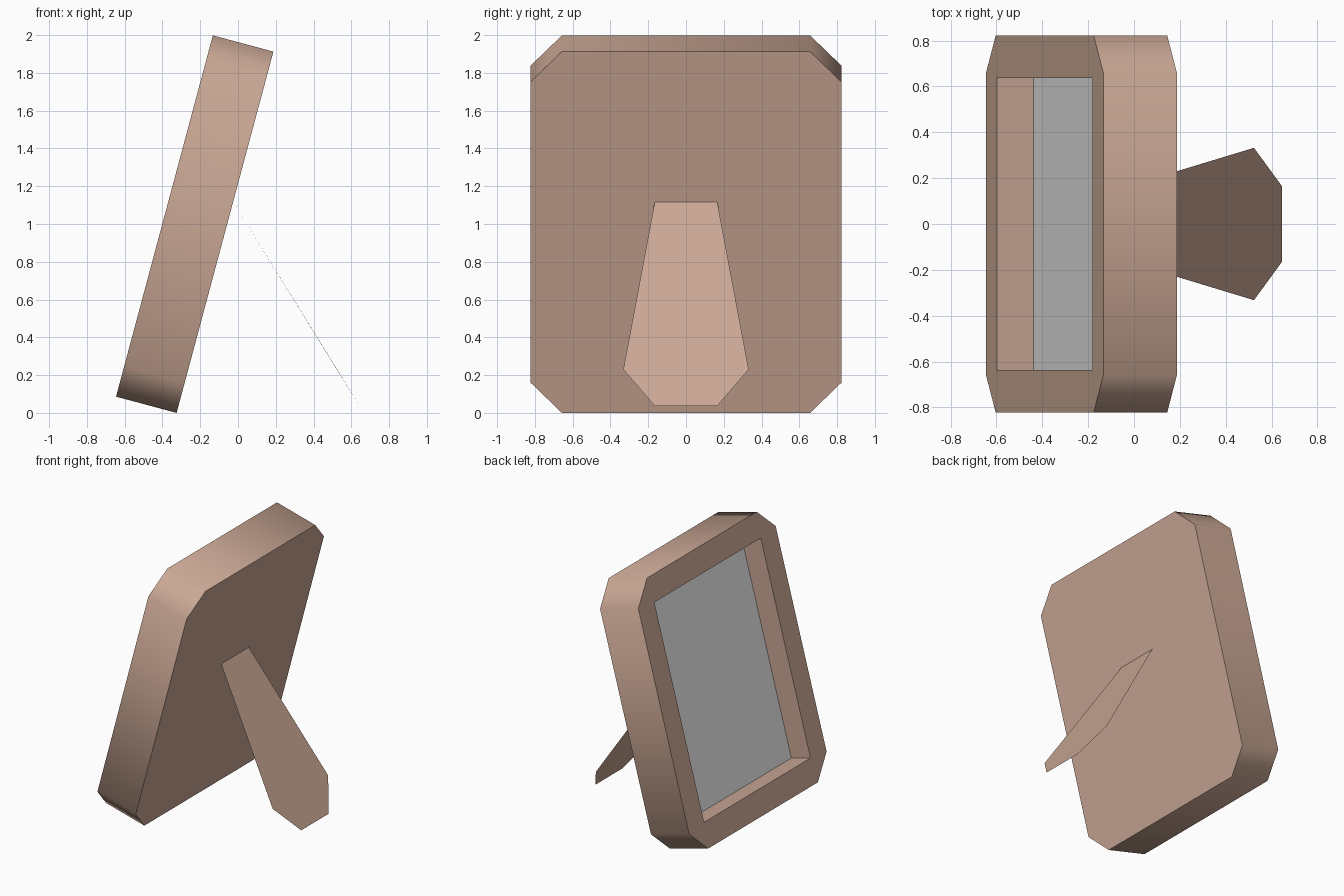
import bpy, bmesh, math
from mathutils import Matrix, Vector

cube = bpy.data.objects.get("Cube")
if cube:
    bpy.data.objects.remove(cube, do_unlink=True)


def make_material(name, rgb):
    mat = bpy.data.materials.new(name)
    mat.use_nodes = True
    mat.diffuse_color = (*rgb, 1)
    mat.node_tree.nodes["Principled BSDF"].inputs["Base Color"].default_value = (*rgb, 1)
    return mat


def make_object(name, bm, mat):
    mesh = bpy.data.meshes.new(name)
    bm.to_mesh(mesh)
    bm.free()
    mesh.materials.append(mat)
    obj = bpy.data.objects.new(name, mesh)
    bpy.context.collection.objects.link(obj)
    return obj


wood = make_material("warm brown wood", (0.59, 0.39, 0.30))
glass = make_material("light grey", (0.80, 0.80, 0.80))

# Leaning frame space: x across, y up the frame, z out of its front
HALF_W, HALF_H, THICK = 0.822, 0.99, 0.332
CHAMFER, BORDER, RECESS = 0.165, 0.185, 0.166
tilt = math.radians(15)
s, c = math.sin(tilt), math.cos(tilt)
lean = Matrix(((0, s, -c), (-1, 0, 0), (0, c, s))).to_4x4()
lean = Matrix.Translation((-0.325, 0, 0)) @ lean @ Matrix.Translation((0, HALF_H, 0))

# Outline with chamfered corners, and the square-cornered opening
corners = ((1, 1), (-1, 1), (-1, -1), (1, -1))
outline, opening = [], []
for sx, sy in corners:
    pair = [(sx * HALF_W, sy * (HALF_H - CHAMFER)), (sx * (HALF_W - CHAMFER), sy * HALF_H)]
    outline += pair if sx * sy > 0 else pair[::-1]
    opening.append((sx * (HALF_W - BORDER), sy * (HALF_H - BORDER)))


def ring(bm, points, z):
    return [bm.verts.new(lean @ Vector((x, y, z))) for x, y in points]


def wall(bm, a, b):
    for i in range(len(a)):
        j = (i + 1) % len(a)
        bm.faces.new((a[i], a[j], b[j], b[i]))


# Frame: back panel, outer rim, front border and recess walls
bm = bmesh.new()
back = ring(bm, outline, 0)
front = ring(bm, outline, THICK)
lip = ring(bm, opening, THICK)
inner = ring(bm, opening, THICK - RECESS)
bm.faces.new(back[::-1])
wall(bm, back, front)
wall(bm, lip, inner)
for i in range(4):
    j = (i + 1) % 4
    a, b, d = front[2 * i], front[2 * i + 1], front[2 * j]
    bm.faces.new((a, b, lip[i]))
    bm.faces.new((b, d, lip[j], lip[i]))
bmesh.ops.recalc_face_normals(bm, faces=bm.faces)
frame = make_object("picture_frame", bm, wood)
bpy.ops.object.select_all(action='DESELECT')
frame.select_set(True)
bpy.context.view_layer.objects.active = frame
bpy.ops.object.shade_smooth_by_angle(angle=math.radians(60))

# Picture panel at the bottom of the recess
bm = bmesh.new()
bm.faces.new(ring(bm, opening, THICK - RECESS))
make_object("picture_panel", bm, glass)

# Thin easel leg: a flat tapered sheet hinged on the back panel
half = [(-0.027, 0.165, 1.12), (0.523, 0.332, 0.23), (0.645, 0.165, 0.036)]
points = half + [(x, -y, z) for x, y, z in reversed(half)]
bm = bmesh.new()
leg = bm.faces.new([bm.verts.new(p) for p in points])
leg.normal_update()
if leg.normal.z < 0:
    leg.normal_flip()
make_object("easel_leg", bm, wood)
